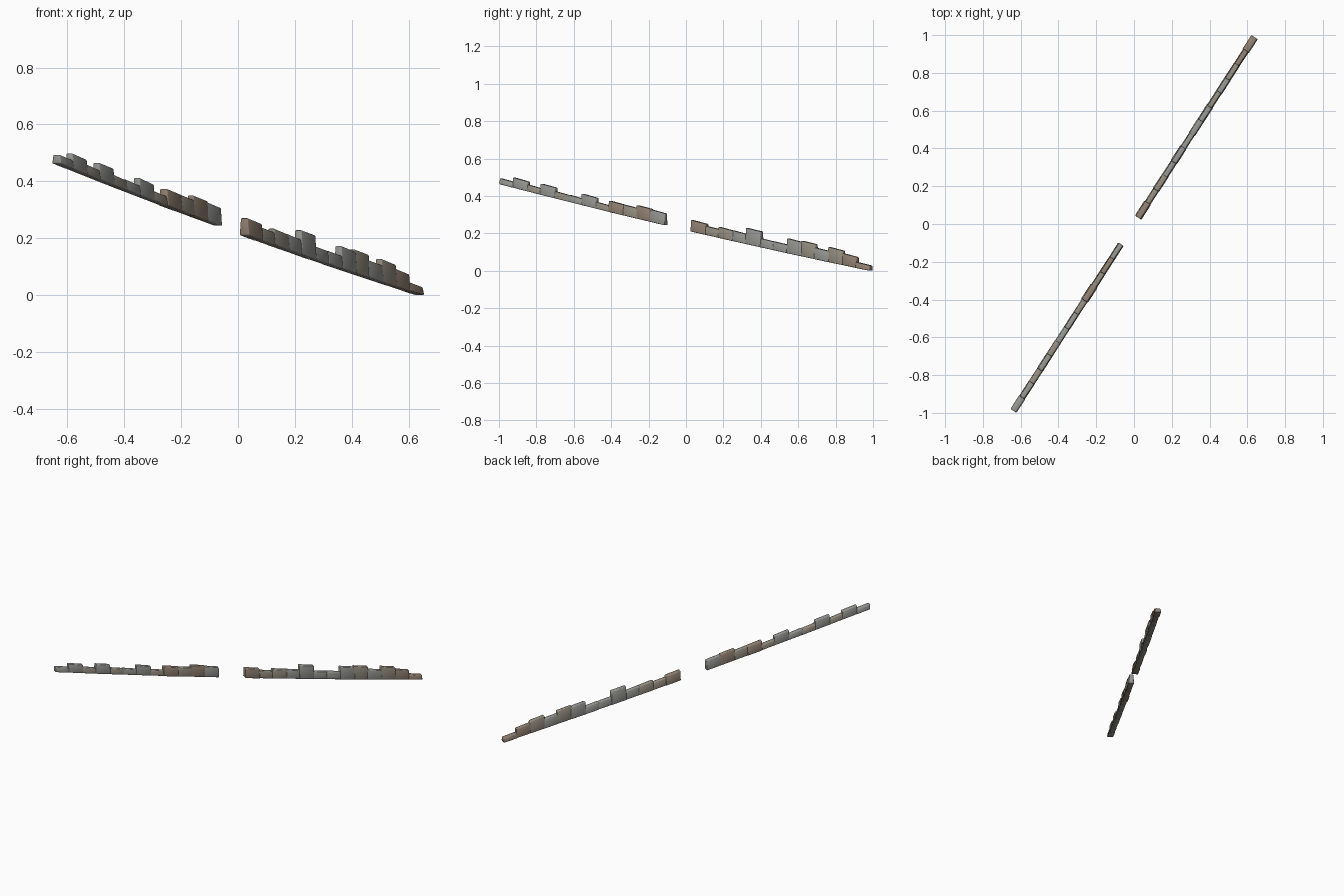
import bpy, bmesh, random
from mathutils import Vector

if "Cube" in bpy.data.objects:
    bpy.data.objects.remove(bpy.data.objects["Cube"])

random.seed(4)
PITCH = 2 / 27                      # stone spacing measured along y
ALONG = Vector((0.638, 0.989, 0))   # wall runs from -ALONG to +ALONG
SIDE = Vector((0.84, -0.542, 0))    # across the wall

COLOURS = {"g": (0.30, 0.30, 0.28, 1), "t": (0.30, 0.265, 0.215, 1), "b": (0.28, 0.215, 0.165, 1)}
MATS = {}
for key, col in COLOURS.items():
    MATS[key] = bpy.data.materials.new("stone_" + key)
    MATS[key].diffuse_color = col


def base_z(t):
    # sloping foot of the wall, t from -1 to 1
    return 0.218 - 0.2315 * t + 0.0135 * t * t


def stone(name, index, height, width, colour):
    t0, t1 = -1 + index * PITCH, -1 + (index + 1) * PITCH
    if 0 < index < 26:              # neighbours overlap a little
        t0 -= 0.003
        t1 += 0.003
    bm = bmesh.new()
    verts = []
    drop = random.uniform(0.0, 0.004)
    for t, h in ((t0, height + 0.001), (t1, height - drop)):
        for s, up in ((-1, 0), (1, 0), (0.7, 1), (-0.7, 1)):
            half = 0.5 * width * s * random.uniform(0.96, 1.04)
            verts.append(bm.verts.new(ALONG * t + SIDE * half + Vector((0, 0, base_z(t) + h * up))))
    a, b = verts[:4], verts[4:]
    bm.faces.new(a)
    bm.faces.new(b[::-1])
    for i in range(4):
        j = (i + 1) % 4
        bm.faces.new((a[i], b[i], b[j], a[j]))
    bmesh.ops.recalc_face_normals(bm, faces=bm.faces)
    # softly worn edges
    bmesh.ops.bevel(bm, geom=bm.edges[:], offset=0.004, segments=2, profile=0.5, affect="EDGES")
    for f in bm.faces:
        f.smooth = True
    me = bpy.data.meshes.new(name)
    bm.to_mesh(me)
    bm.free()
    me.materials.append(MATS[colour])
    bpy.context.collection.objects.link(bpy.data.objects.new(name, me))


# heights of the stones, in thousandths, for the upper and lower run
upper = [30, 53, 35, 58, 36, 36, 60, 34, 58, 56, 70, 65]
lower = [60, 46, 57, 55, 85, 46, 45, 78, 82, 60, 80, 62, 30]
upper_cols = "ggtgtggtbtbg"
lower_cols = "bttgggggtgtbb"
wide = {0: 0.040, 8: 0.042, 14: 0.042, 26: 0.042}

# the two runs, with a two-stone gap between them
for run, start, heights, cols in (("upper", 0, upper, upper_cols), ("lower", 14, lower, lower_cols)):
    for i, (h, c) in enumerate(zip(heights, cols)):
        w = wide.get(start + i, random.uniform(0.034, 0.039))
        stone(f"{run}_wall_stone_{i + 1}", start + i, h / 1000, w, c)

for m in bpy.data.materials:
    if m.users and not m.is_grease_pencil:
        m.use_nodes = True
        m.node_tree.nodes["Principled BSDF"].inputs["Base Color"].default_value = m.diffuse_color
